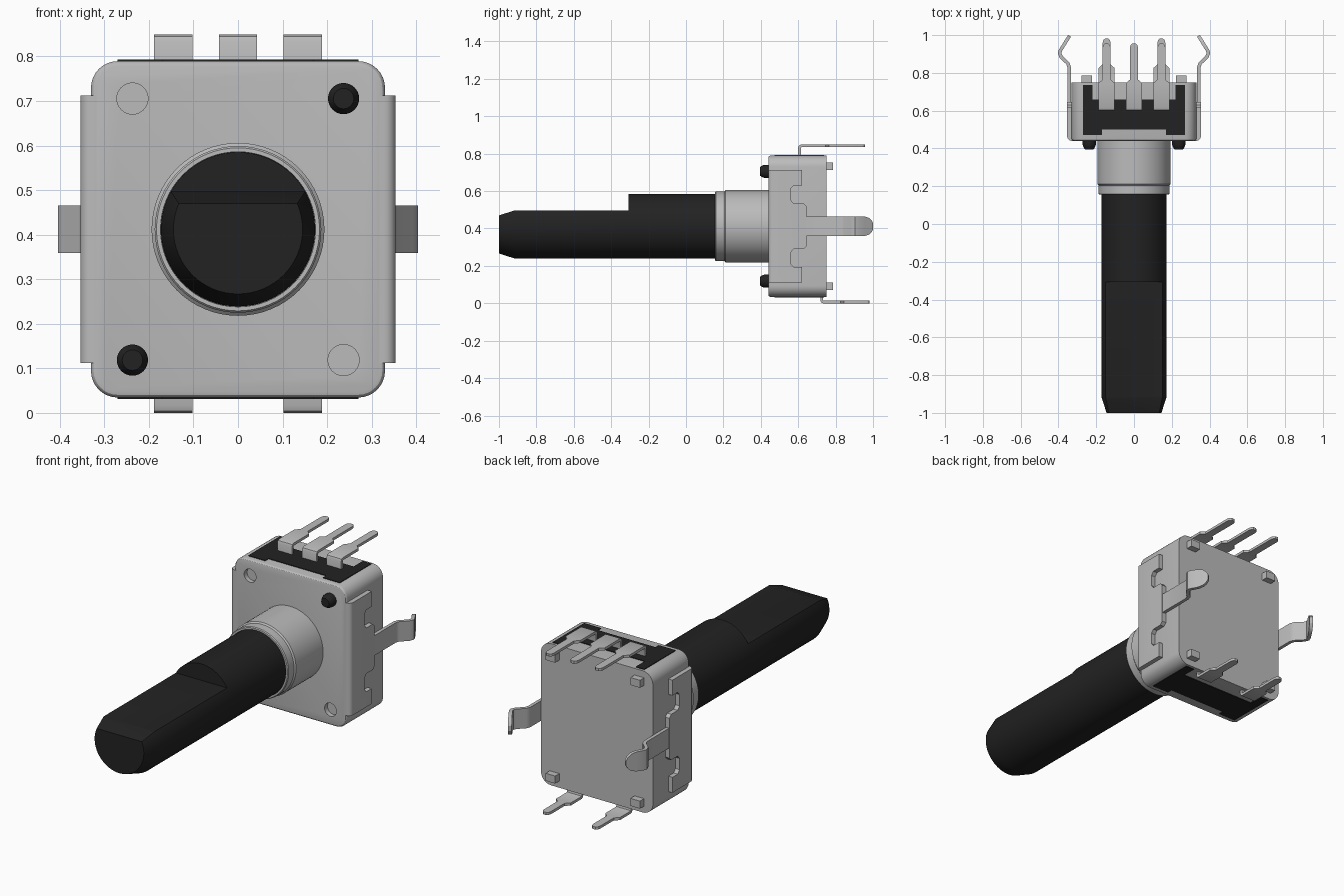
import bpy, bmesh, math
from mathutils import Vector

if "Cube" in bpy.data.objects:
    bpy.data.objects.remove(bpy.data.objects["Cube"], do_unlink=True)

AXIS_Z = 0.412          # height of the shaft centre line


def make_mat(name, rgb, rough):
    m = bpy.data.materials.new(name)
    m.use_nodes = True
    col = (*rgb, 1)
    m.diffuse_color = col
    bsdf = m.node_tree.nodes["Principled BSDF"]
    bsdf.inputs["Base Color"].default_value = col
    bsdf.inputs["Roughness"].default_value = rough
    return m


METAL = make_mat("light grey metal", (0.5, 0.5, 0.5), 0.5)
BLACK = make_mat("black plastic", (0.016, 0.016, 0.016), 0.5)


def finish(name, bm, mat):
    bmesh.ops.recalc_face_normals(bm, faces=bm.faces)
    me = bpy.data.meshes.new(name)
    bm.to_mesh(me)
    bm.free()
    me.materials.append(mat)
    ob = bpy.data.objects.new(name, me)
    bpy.context.collection.objects.link(ob)
    return ob


def select(ob):
    bpy.ops.object.select_all(action='DESELECT')
    ob.select_set(True)
    bpy.context.view_layer.objects.active = ob


def prism_bm(pts, place, a, b):
    """Extrude a 2D outline from depth a to b; place maps (u, v, depth) to 3D."""
    bm = bmesh.new()
    lo = [bm.verts.new(place(u, v, a)) for u, v in pts]
    hi = [bm.verts.new(place(u, v, b)) for u, v in pts]
    bm.faces.new(lo)
    bm.faces.new(hi)
    for i in range(len(pts)):
        j = (i + 1) % len(pts)
        bm.faces.new((lo[i], lo[j], hi[j], hi[i]))
    bmesh.ops.recalc_face_normals(bm, faces=bm.faces)
    return bm


def lathe_bm(rings, x=0, z=AXIS_Z, n=64):
    """Turn (y, radius) rings around an axis parallel to y, with capped ends."""
    bm = bmesh.new()
    loops = [[bm.verts.new((x + r * math.cos(math.tau * k / n), y,
                            z + r * math.sin(math.tau * k / n)))
              for k in range(n)] for y, r in rings]
    for p, q in zip(loops, loops[1:]):
        for k in range(n):
            j = (k + 1) % n
            bm.faces.new((p[k], p[j], q[j], q[k]))
    bm.faces.new(loops[0])
    bm.faces.new(loops[-1])
    bmesh.ops.recalc_face_normals(bm, faces=bm.faces)
    return bm


def ribbon(name, path, side, thick, mat=METAL):
    """Bent sheet strip: path of (x, y, z, half width), widened along side."""
    bm = bmesh.new()
    rows = [[bm.verts.new(Vector(p[:3]) + side * p[3] * s) for s in (-1, 1)]
            for p in path]
    for p, q in zip(rows, rows[1:]):
        bm.faces.new((p[0], p[1], q[1], q[0]))
    ob = finish(name, bm, mat)
    mod = ob.modifiers.new("thickness", 'SOLIDIFY')
    mod.thickness, mod.offset, mod.use_even_offset = thick, 0, True
    select(ob)
    bpy.ops.object.modifier_apply(modifier="thickness")
    return ob


def cut_flat(bm, co, no):
    geom = bm.verts[:] + bm.edges[:] + bm.faces[:]
    bmesh.ops.bisect_plane(bm, geom=geom, plane_co=co, plane_no=no,
                           clear_outer=True)
    bmesh.ops.holes_fill(bm, edges=[e for e in bm.edges if e.is_boundary])


# Housing: rounded block with softened front edge
HX, HZ, R = 0.33, 0.3775, 0.06
outline = []
for i, (sx, sz) in enumerate([(1, 1), (-1, 1), (-1, -1), (1, -1)]):
    for k in range(9):
        t = math.pi / 2 * (i + k / 8)
        outline.append((sx * (HX - R) + R * math.cos(t),
                        AXIS_Z + sz * (HZ - R) + R * math.sin(t)))
bm = prism_bm(outline, lambda u, v, d: (u, d, v), 0.44, 0.75)
front = [e for e in bm.edges if all(v.co.y < 0.45 for v in e.verts)]
bmesh.ops.bevel(bm, geom=front, offset=0.012, segments=3, profile=0.5,
                affect='EDGES')
housing = finish("housing", bm, METAL)

# Shallow locating holes in the front, and plastic studs on the other diagonal
PEG_X, PEG_Z = 0.237, 0.2935
for s in (-1, 1):
    cutter = finish("hole_cutter", lathe_bm([(0.4, 0.035), (0.465, 0.035)],
                                            -s * PEG_X, AXIS_Z + s * PEG_Z, 32), METAL)
    mod = housing.modifiers.new("hole", 'BOOLEAN')
    mod.operation, mod.object, mod.solver = 'DIFFERENCE', cutter, 'EXACT'
    select(housing)
    bpy.ops.object.modifier_apply(modifier="hole")
    bpy.data.objects.remove(cutter, do_unlink=True)
    finish("front_stud", lathe_bm([(0.395, 0.023), (0.41, 0.032), (0.42, 0.035),
                                   (0.46, 0.035)], s * PEG_X, AXIS_Z + s * PEG_Z, 32), BLACK)

# Plastic core showing at top and bottom
half = [(0.17, 0.5), (0.17, 0.472), (0.27, 0.472), (0.27, 0.737),
        (0.22, 0.737), (0.22, 0.66)]
core = half + [(-x, y) for x, y in reversed(half)]
finish("plastic_core", prism_bm(core, lambda u, v, d: (u, v, d),
                                AXIS_Z - 0.381, AXIS_Z + 0.381), BLACK)

# Side plates with notched rear edge, and their bent mounting tabs
upper = [(0.44, 0.3), (0.62, 0.3), (0.62, 0.218), (0.575, 0.218), (0.56, 0.2),
         (0.56, 0.14), (0.575, 0.122), (0.63, 0.122), (0.645, 0.106), (0.645, 0.053)]
plate = upper + [(y, -z) for y, z in reversed(upper)]
tab = [(0.343, 0.6, 0.053), (0.343, 0.83, 0.053), (0.35, 0.85, 0.053),
       (0.386, 0.885, 0.053), (0.394, 0.905, 0.053), (0.389, 0.92, 0.053),
       (0.370, 0.95, 0.052), (0.356, 0.973, 0.045), (0.347, 0.987, 0.032),
       (0.341, 0.996, 0.014)]
for s, word in ((1, "left"), (-1, "right")):
    bm = prism_bm(plate, lambda u, v, d: (s * d, u, AXIS_Z + v), 0.31, 0.354)
    bend = [e for e in bm.edges
            if all(v.co.y < 0.441 and abs(v.co.x) > 0.35 for v in e.verts)]
    bmesh.ops.bevel(bm, geom=bend, offset=0.025, segments=5, profile=0.5,
                    affect='EDGES')
    finish(word + "_side_plate", bm, METAL)
    ribbon(word + "_mounting_tab", [(s * x, y, AXIS_Z, w) for x, y, w in tab],
           Vector((0, 0, 1)), 0.018)

# Solder terminals: three on top, two below
top_pin = [(0.607, 0.76, 0.043), (0.607, 0.832, 0.043), (0.610, 0.839, 0.043),
           (0.617, 0.842, 0.043), (0.745, 0.842, 0.043), (0.765, 0.021, 0.021)]
top_pin[-1] = (0.765, 0.842, 0.021)
top_pin += [(0.935, 0.842, 0.021), (0.948, 0.842, 0.017), (0.956, 0.842, 0.008)]
low_pin = [(0.725, 0.07, 0.043), (0.725, 0.018, 0.043), (0.728, 0.010, 0.043),
           (0.735, 0.007, 0.043), (0.825, 0.007, 0.043), (0.845, 0.007, 0.021),
           (0.96, 0.007, 0.021), (0.974, 0.007, 0.017), (0.982, 0.007, 0.008)]
for x in (-0.145, 0, 0.145):
    ribbon("top_terminal", [(x, *p) for p in top_pin], Vector((1, 0, 0)), 0.014)
    if x:
        ribbon("bottom_terminal", [(x, *p) for p in low_pin], Vector((1, 0, 0)), 0.014)

# Small pegs on the back
for sx in (-1, 1):
    for sz in (-1, 1):
        cx, cz = sx * 0.25, AXIS_Z + sz * 0.322
        rect = [(cx - 0.028, cz - 0.02), (cx + 0.028, cz - 0.02),
                (cx + 0.028, cz + 0.02), (cx - 0.028, cz + 0.02)]
        finish("back_peg", prism_bm(rect, lambda u, v, d: (u, d, v), 0.74, 0.785), METAL)

# Bushing with stepped front collar
finish("bushing", lathe_bm([(0.2, 0.172), (0.155, 0.174), (0.155, 0.183), (0.16, 0.187),
                            (0.205, 0.187), (0.212, 0.194), (0.46, 0.194)]), METAL)

# Shaft: full round rear part, flattened front part with chamfered tip
SR, STEP = 0.173, -0.308
finish("shaft_round", lathe_bm([(STEP, SR), (0.3, SR)]), BLACK)
bm = lathe_bm([(-1, 0.145), (-0.915, SR), (STEP, SR)])
cut_flat(bm, (0, 0, 0.497), (0, 0, 1))
cut_flat(bm, (0, -0.915, 0.497), Vector((0, -0.027, 0.085)).normalized())
finish("shaft_flat", bm, BLACK)

# Smooth the curved surfaces, keep edges crisp
for ob in [o for o in bpy.context.scene.objects if o.type == 'MESH']:
    select(ob)
    bpy.ops.object.shade_smooth_by_angle(angle=math.radians(30))
